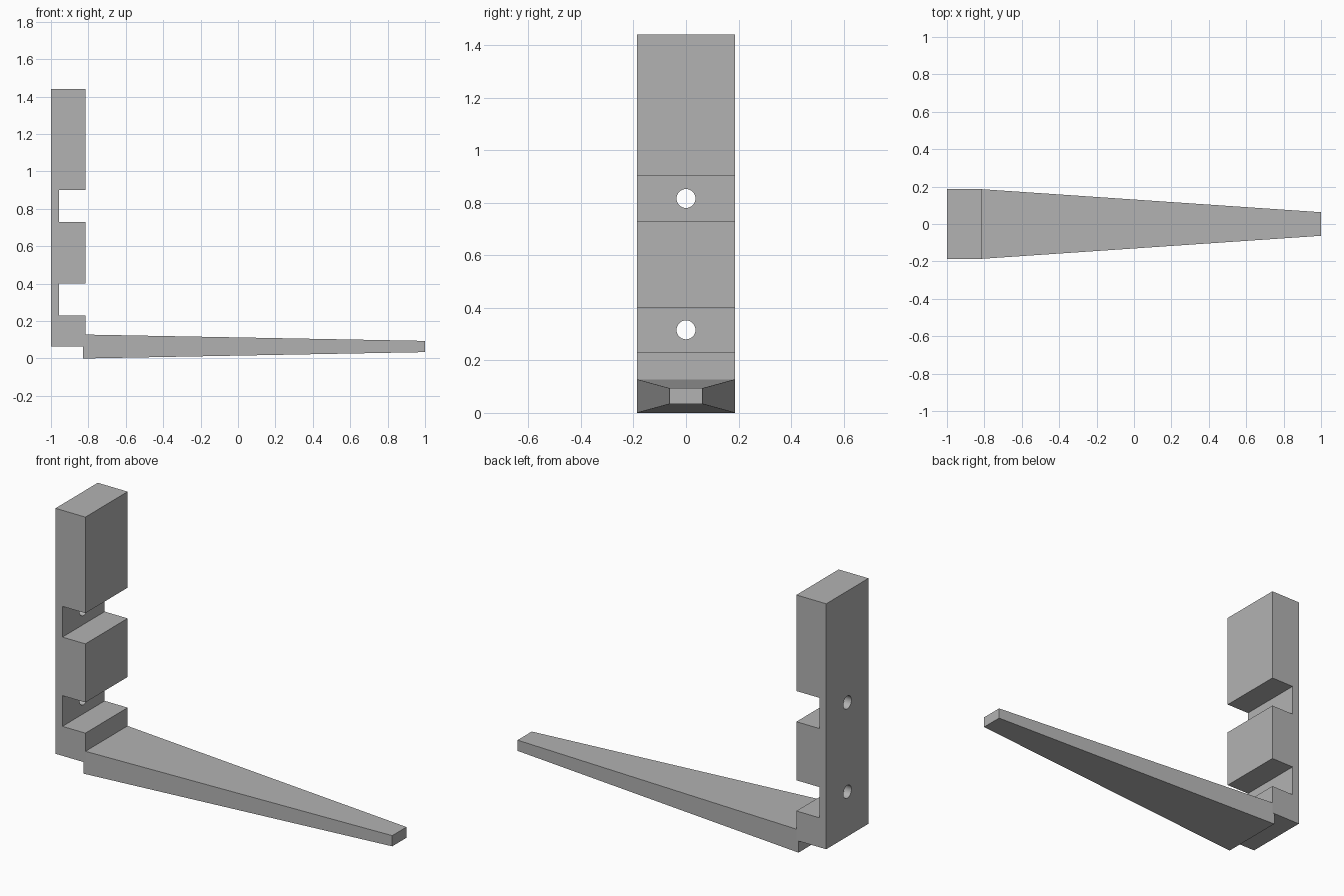
import bpy, bmesh, math
from mathutils import Matrix

cube = bpy.data.objects.get("Cube")
if cube:
    bpy.data.objects.remove(cube, do_unlink=True)

grey = bpy.data.materials.new("plain_grey")
grey.use_nodes = True
colour = (0.45, 0.45, 0.45, 1)
grey.diffuse_color = colour
grey.node_tree.nodes["Principled BSDF"].inputs["Base Color"].default_value = colour

HALF_WIDTH = 0.187
BACK, FRONT, NOTCH_FLOOR = -1.0, -0.815, -0.957
NOTCHES = [(0.23, 0.402), (0.73, 0.902)]


def make_object(name, bm):
    bmesh.ops.recalc_face_normals(bm, faces=bm.faces)
    mesh = bpy.data.meshes.new(name)
    bm.to_mesh(mesh)
    bm.free()
    mesh.materials.append(grey)
    obj = bpy.data.objects.new(name, mesh)
    bpy.context.collection.objects.link(obj)
    return obj


# Upright post: notched side profile extruded across its width
profile = [(BACK, 0.065), (FRONT, 0.065)]
for low, high in NOTCHES:
    profile += [(FRONT, low), (NOTCH_FLOOR, low), (NOTCH_FLOOR, high), (FRONT, high)]
profile += [(FRONT, 1.44), (BACK, 1.44)]
bm = bmesh.new()
side = bm.faces.new([bm.verts.new((x, -HALF_WIDTH, z)) for x, z in profile])
moved = bmesh.ops.extrude_face_region(bm, geom=[side], use_keep_orig=True)["geom"]
bmesh.ops.translate(bm, vec=(0, 2 * HALF_WIDTH, 0),
                    verts=[v for v in moved if isinstance(v, bmesh.types.BMVert)])
post = make_object("upright_post", bm)

# Screw holes through the thin back wall of each notch
bm = bmesh.new()
for low, high in NOTCHES:
    place = Matrix.Translation((-0.98, 0, (low + high) / 2)) @ Matrix.Rotation(math.pi / 2, 4, "Y")
    bmesh.ops.create_cone(bm, cap_ends=True, segments=32, radius1=0.036,
                          radius2=0.036, depth=0.1, matrix=place)
cutter = make_object("hole_cutter", bm)
cutter.hide_render = True
drill = post.modifiers.new("screw_holes", "BOOLEAN")
drill.operation = "DIFFERENCE"
drill.solver = "EXACT"
drill.object = cutter
bpy.context.view_layer.objects.active = post
post.select_set(True)
bpy.ops.object.modifier_apply(modifier=drill.name)
bpy.data.objects.remove(cutter, do_unlink=True)
bpy.ops.object.shade_smooth_by_angle(angle=math.radians(30))

# Long arm: a block tapering in width and height towards its tip
bm = bmesh.new()
bmesh.ops.create_cube(bm, size=2)
for v in bm.verts:
    tip = v.co.x > 0
    v.co.x = 1.0 if tip else -0.828
    v.co.y *= 0.063 if tip else HALF_WIDTH
    v.co.z = 0.064 + v.co.z * (0.03 if tip else 0.064)
make_object("tapered_arm", bm)
